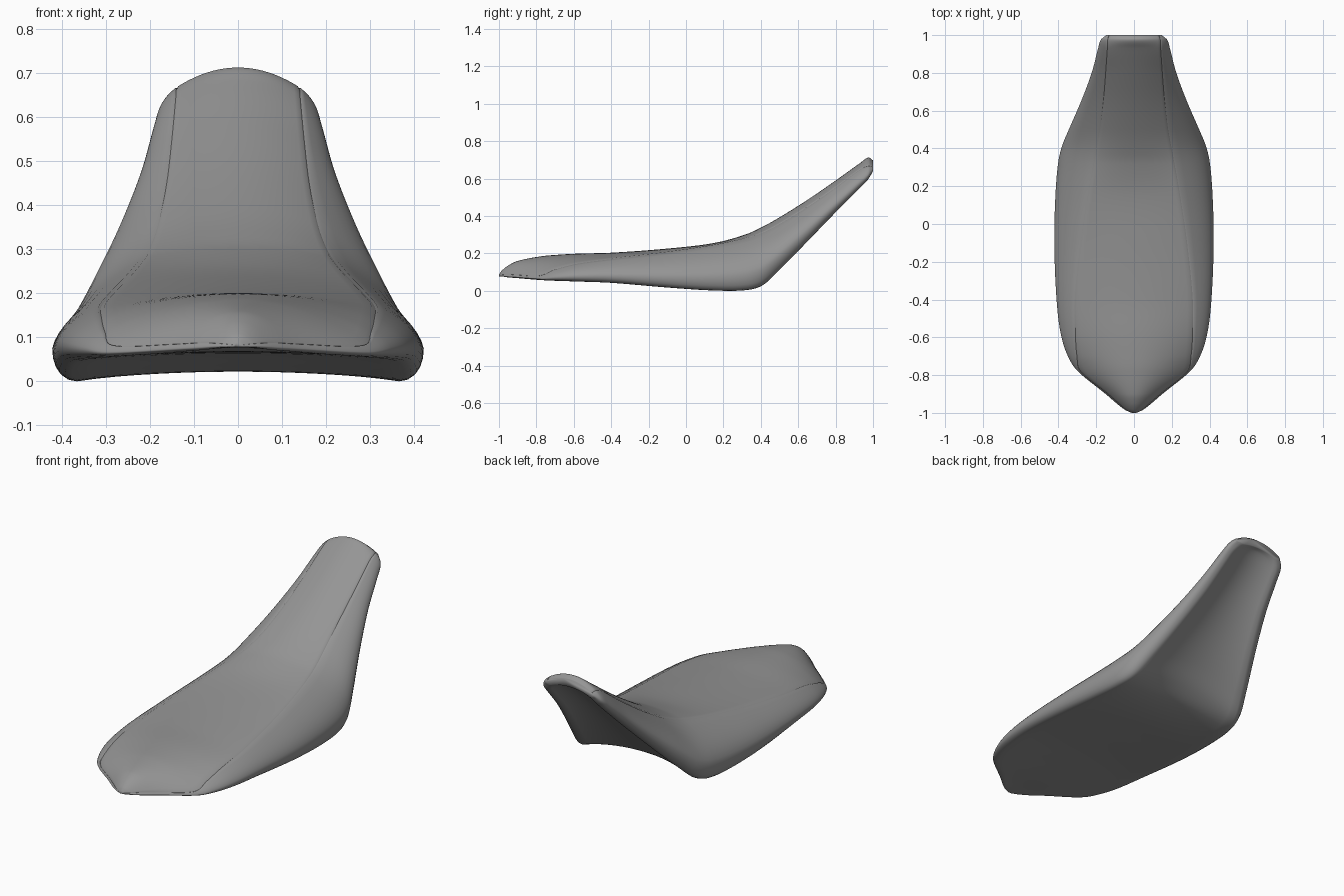
import bpy, bmesh, math

if "Cube" in bpy.data.objects:
    bpy.data.objects.remove(bpy.data.objects["Cube"])

# Stations along the seat: y, top centre z, seam x, seam z, half width, lower edge z, underside arch
STATIONS = [
    (-1.00, .088, .010, .083, .012, .078, .000),
    (-0.985, .108, .040, .086, .046, .077, .000),
    (-0.95, .136, .082, .088, .092, .072, .004),
    (-0.90, .160, .140, .085, .150, .068, .006),
    (-0.78, .184, .283, .082, .297, .058, .010),
    (-0.70, .192, .303, .115, .350, .054, .012),
    (-0.58, .199, .311, .147, .388, .050, .014),
    (-0.40, .204, .312, .172, .410, .043, .016),
    (-0.10, .226, .282, .208, .422, .018, .018),
    (0.15, .256, .245, .246, .416, .002, .020),
    (0.32, .302, .215, .282, .402, .004, .040),
    (0.41, .343, .198, .314, .382, .030, .065),
    (0.50, .393, .182, .360, .345, .112, .072),
    (0.65, .487, .163, .452, .280, .265, .075),
    (0.80, .590, .151, .555, .224, .420, .070),
    (0.93, .683, .142, .650, .190, .550, .060),
    (0.975, .713, .140, .668, .176, .598, .050),
    (1.00, .698, .132, .662, .146, .640, .018),
]


def slope(i, k):
    a, b = STATIONS[max(i - 1, 0)], STATIONS[min(i + 1, len(STATIONS) - 1)]
    return (b[k] - a[k]) / (b[0] - a[0])


def sample(i, t):
    """Smooth (Hermite) blend between station i and i + 1."""
    p, q = STATIONS[i], STATIONS[i + 1]
    h = q[0] - p[0]
    out = [p[0] + h * t]
    for k in range(1, 7):
        out.append((2*t**3 - 3*t**2 + 1) * p[k] + (t**3 - 2*t**2 + t) * h * slope(i, k)
                   + (3*t**2 - 2*t**3) * q[k] + (t**3 - t**2) * h * slope(i + 1, k))
    return out


def bezier(a, b, c, t):
    return tuple((1-t)**2 * a[j] + 2*t*(1-t) * b[j] + t*t * c[j] for j in (0, 1))


def half_section(zt, xs, zs, xw, zb, arch):
    """Half outline from top centre, over the seam and flank, to bottom centre."""
    pts = []
    for t in [n / 10 for n in range(10)] + [.97]:          # crowned top panel
        pts.append((xs * t, zt + (zs - zt) * t * t))
    g = min(.003, .05 * xs)
    pts.append((xs - g * .3, zs - g))                      # stitched seam
    zw = zb + .3 * (zs - zb)
    seam, wide = (xs, zs), (xw, zw)
    ctrl = (xs + (xw - xs) * .9, zw + .5 * (zs - zw))
    for t in [.03] + [n / 8 for n in range(1, 9)]:         # side flank
        pts.append(bezier(seam, ctrl, wide, t))
    xb = xw - min(.045, xw * .2)
    for n in range(1, 6):                                  # rolled lower edge
        pts.append(bezier(wide, (xw, zb), (xb, zb), n / 5))
    for n in range(1, 9):                                  # arched underside
        x = xb * (1 - n / 8)
        pts.append((x, zb + arch * (1 - (x / xb) ** 2)))
    return pts


SEAM = 11
bm = bmesh.new()
rings = []
for i in range(len(STATIONS) - 1):
    steps = 6
    last = i == len(STATIONS) - 2
    for s in range(steps + (1 if last else 0)):
        y, *params = sample(i, s / steps)
        half = half_section(*params)
        loop = half + [(-x, z) for x, z in half[-2:0:-1]]
        rings.append([bm.verts.new((x, y, z)) for x, z in loop])

# Skin between sections, closed at both ends
n = len(rings[0])
for a, b in zip(rings, rings[1:]):
    for j in range(n):
        bm.faces.new((a[j], a[(j + 1) % n], b[(j + 1) % n], b[j]))
bm.faces.new(rings[0])
bm.faces.new(rings[-1])
bmesh.ops.recalc_face_normals(bm, faces=bm.faces)

# Keep the two seams crisp
for f in bm.faces:
    f.smooth = True
for a, b in zip(rings, rings[1:]):
    for j in (SEAM, n - SEAM):
        e = bm.edges.get((a[j], b[j]))
        if e:
            e.smooth = False

mesh = bpy.data.meshes.new("seat")
bm.to_mesh(mesh)
bm.free()
seat = bpy.data.objects.new("seat", mesh)
bpy.context.collection.objects.link(seat)

grey = bpy.data.materials.new("grey upholstery")
grey.diffuse_color = (.3, .3, .3, 1)
grey.use_nodes = True
grey.node_tree.nodes["Principled BSDF"].inputs["Base Color"].default_value = grey.diffuse_color
mesh.materials.append(grey)

# Stand on the ground plane
low = min(v.co.z for v in mesh.vertices)
for v in mesh.vertices:
    v.co.z -= low
